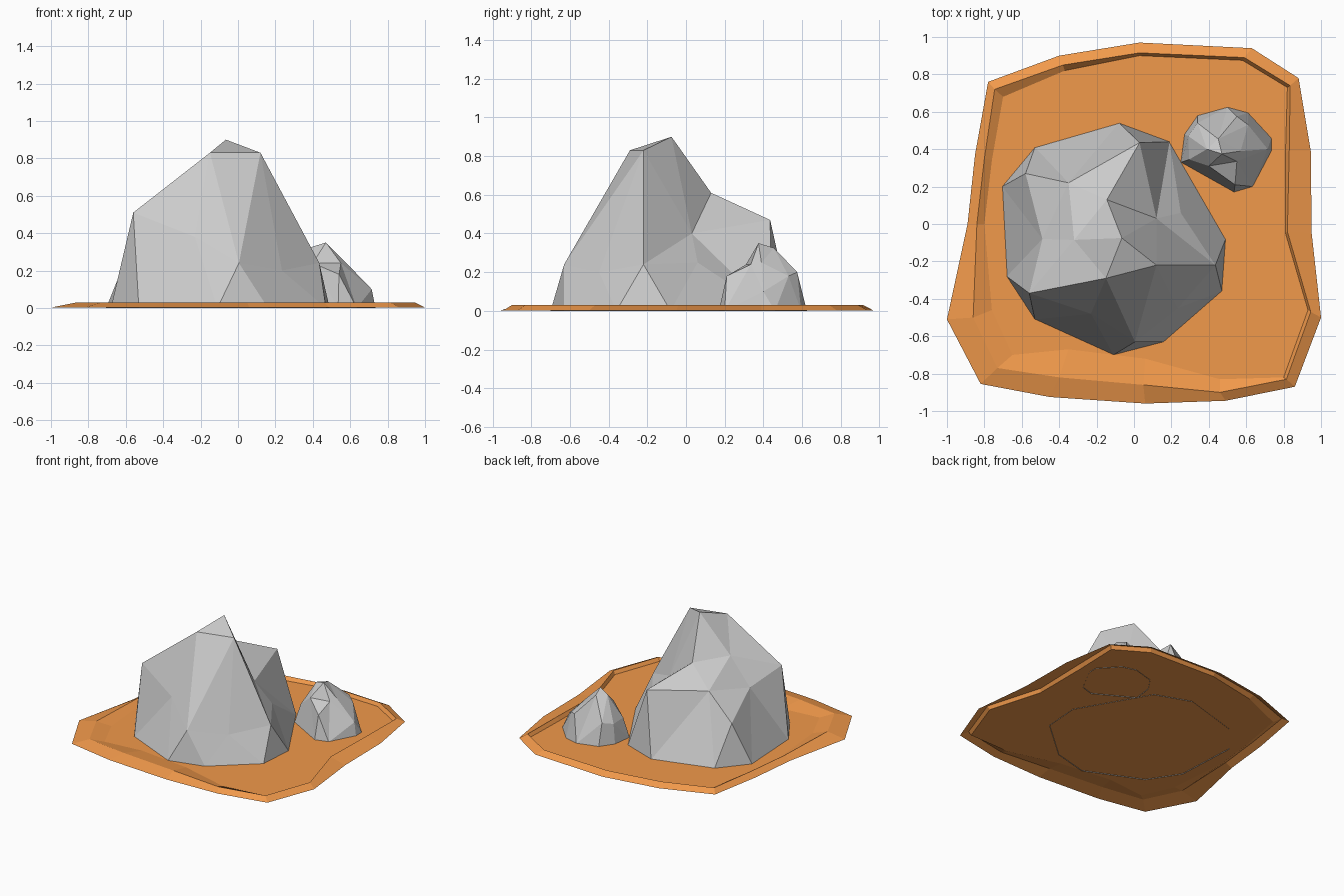
import bpy, bmesh
from mathutils import Vector
from mathutils.geometry import delaunay_2d_cdt

if "Cube" in bpy.data.objects:
    bpy.data.objects.remove(bpy.data.objects["Cube"])


def make_object(name, verts, faces, material=None):
    mesh = bpy.data.meshes.new(name)
    mesh.from_pydata(verts, [], faces)
    bm = bmesh.new()
    bm.from_mesh(mesh)
    bmesh.ops.recalc_face_normals(bm, faces=bm.faces)
    # open shells: make the normals point upward
    if sum(f.normal.z * f.calc_area() for f in bm.faces) < 0:
        bmesh.ops.reverse_faces(bm, faces=bm.faces)
    bm.to_mesh(mesh)
    bm.free()
    obj = bpy.data.objects.new(name, mesh)
    bpy.context.collection.objects.link(obj)
    if material:
        mesh.materials.append(material)
    return obj


def make_rock(name, outline, peaks, ridges=()):
    """Faceted rock: ground outline plus raised points, triangulated from above."""
    pts = [(x, y, 0.0) for x, y in outline] + list(peaks.values())
    n = len(outline)
    index = {k: n + i for i, k in enumerate(peaks)}
    index.update({i: i for i in range(n)})
    edges = [(i, (i + 1) % n) for i in range(n)]
    edges += [(index[a], index[b]) for a, b in ridges]
    co, _, faces, orig, _, _ = delaunay_2d_cdt(
        [Vector(p[:2]) for p in pts], edges, [], 1, 1e-5)
    verts = [(c.x, c.y, pts[o[0]][2] if o else 0.2) for c, o in zip(co, orig)]
    return make_object(name, verts, [tuple(f) for f in faces])


# Dirt patch: outer edge, raised rim and sunken floor
outer = [(-.78, .76), (-.40, .90), (.03, .97), (.63, .94), (.88, .78), (.945, .39),
         (.95, -.05), (1, -.5), (.86, -.87), (.49, -.945), (.06, -.96), (-.45, -.925),
         (-.82, -.855), (-1, -.51), (-.89, 0), (-.85, .37)]
rim = [(-.745, .72), (-.38, .85), (.03, .915), (.59, .89), (.835, .74), (.83, .39),
       (.82, -.04), (.945, -.47), (.815, -.83), (.46, -.90), (.05, -.86), (-.40, -.82),
       (-.73, -.77), (-.86, -.5), (-.84, 0), (-.80, .35)]
floor = [(-.70, .68), (-.37, .82), (.03, .90), (.58, .875), (.82, .73), (.81, .38),
         (.81, -.05), (.93, -.46), (.80, -.82), (.46, -.83), (.06, -.72), (-.35, -.67),
         (-.65, -.70), (-.76, -.46), (-.80, 0), (-.76, .34)]
dirt = bpy.data.materials.new("dirt")
dirt.diffuse_color = (0.88, 0.32, 0.07, 1)
dirt.use_nodes = True
dirt.node_tree.nodes["Principled BSDF"].inputs["Base Color"].default_value = dirt.diffuse_color
n = len(outer)
verts = [(x, y, z) for ring, z in ((outer, .002), (rim, .03), (floor, .004)) for x, y in ring]
faces = [(r * n + i, r * n + (i + 1) % n, (r + 1) * n + (i + 1) % n, (r + 1) * n + i)
         for r in range(2) for i in range(n)]
faces.append(tuple(range(2 * n, 3 * n)))
make_object("dirt_patch", verts, faces, dirt)

# Large rock
make_rock(
    "large_rock",
    [(-.11, -.70), (.16, -.63), (.47, -.36), (.49, -.08), (.19, .44),
     (-.08, .54), (-.53, .41), (-.705, .20), (-.68, -.28), (-.53, -.51)],
    {"top": (-.065, -.075, .90), "top_right": (.12, -.22, .83), "top_front": (-.15, -.29, .83),
     "front": (.005, -.63, .24), "front_left": (-.56, -.37, .51), "right": (.435, -.22, .24),
     "saddle": (.12, .03, .40), "back_ridge": (-.145, .13, .61), "back": (.03, .435, .47),
     "left_back": (-.58, .27, .31), "left": (-.49, -.08, .43), "left_top": (-.32, -.085, .63),
     "left_mid": (-.35, .22, .48), "front_mid": (-.23, -.48, .38),
     "front_right": (.235, -.45, .20), "right_back": (.25, .06, .25)},
    [("top", "top_right"), ("top", "top_front"), ("top_right", "top_front"),
     ("top_front", "front"), ("top_right", "front"), ("front_left", "top_front"),
     ("top_right", "right"), ("top", "saddle"), ("saddle", "back_ridge"),
     ("top", "back_ridge"), ("back_ridge", "back"), ("saddle", "right"),
     ("saddle", "back"), ("back", 4), ("back", 5), ("front", 0), ("front", 1),
     ("front_left", 8), ("front_left", 9), ("left_back", 6), ("left_back", 7),
     ("front_right", "top_right"), ("front_right", "right"), ("right", 2), ("right", 3),
     ("top", "left_top"), ("front_mid", "front_left"), ("front_mid", 9),
     ("left", "front_left"), ("left", "left_back"), ("left_mid", "left_back"),
     ("left_mid", "back_ridge"), ("left_mid", "back")])

# Small rock
make_rock(
    "small_rock",
    [(.25, .33), (.535, .17), (.635, .20), (.735, .39), (.735, .46),
     (.61, .595), (.50, .625), (.34, .58), (.27, .48)],
    {"top": (.47, .375, .35), "top_back": (.45, .455, .325), "top_left": (.39, .40, .325),
     "right": (.57, .39, .25), "front_right": (.55, .335, .24), "front": (.54, .21, .18),
     "left": (.295, .345, .15), "back_left": (.34, .54, .17), "left_mid": (.29, .47, .15),
     "back": (.55, .575, .20), "back_right": (.61, .53, .18), "far_right": (.715, .40, .10),
     "front_left": (.40, .31, .24)},
    [("top", "top_back"), ("top", "top_left"), ("top_back", "top_left"),
     ("top", "right"), ("top", "front_right"), ("front_right", "front"),
     ("right", "far_right"), ("top_back", "back"), ("top_left", "left")])
